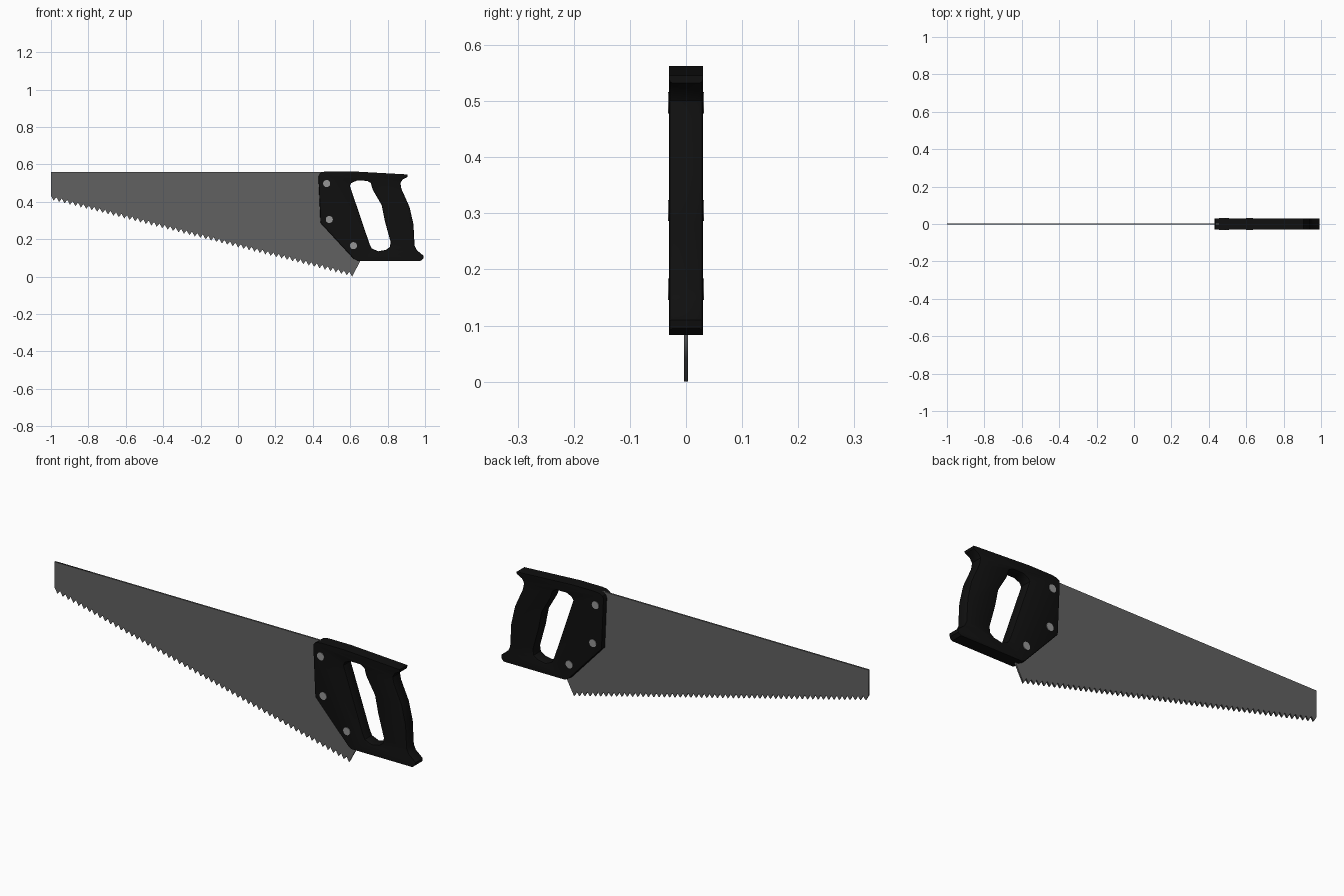
import bpy, bmesh, math

if "Cube" in bpy.data.objects:
    bpy.data.objects.remove(bpy.data.objects["Cube"])


def material(name, v):
    m = bpy.data.materials.new(name)
    m.diffuse_color = (v, v, v, 1)
    m.use_nodes = True
    m.node_tree.nodes["Principled BSDF"].inputs["Base Color"].default_value = m.diffuse_color
    return m


STEEL = material("blade_grey", 0.12)
BLACK = material("handle_black", 0.005)
METAL = material("rivet_grey", 0.3)


def plate(name, loops, half, mat):
    """Closed x/z outlines (later ones are holes) thickened along y."""
    cu = bpy.data.curves.new(name, 'CURVE')
    cu.dimensions, cu.fill_mode, cu.extrude = '2D', 'BOTH', half
    for pts in loops:
        sp = cu.splines.new('POLY')
        sp.points.add(len(pts) - 1)
        for p, (x, z) in zip(sp.points, pts):
            p.co = (x, z, 0, 1)
        sp.use_cyclic_u = True
    ob = bpy.data.objects.new(name, cu)
    bpy.context.collection.objects.link(ob)
    ob.rotation_euler.x = math.pi / 2
    bpy.ops.object.select_all(action='DESELECT')
    ob.select_set(True)
    bpy.context.view_layer.objects.active = ob
    bpy.ops.object.convert(target='MESH')
    bpy.ops.object.transform_apply(location=True, rotation=True, scale=True)
    ob = bpy.context.object
    bm = bmesh.new()
    bm.from_mesh(ob.data)
    bmesh.ops.remove_doubles(bm, verts=bm.verts, dist=1e-5)
    bmesh.ops.recalc_face_normals(bm, faces=bm.faces)
    bm.to_mesh(ob.data)
    bm.free()
    ob.data.materials.clear()
    ob.data.materials.append(mat)
    return ob


# Blade with a sawtooth lower edge
N = 56
teeth = []
for i in range(N):
    for t, dz in ((i, 0.022), (i + 0.5, 0.0)):
        f = t / (N - 0.5)
        teeth.append((-1 + 1.61 * f, 0.41 * (1 - f) + dz))
plate("blade", [teeth + [(0.655, 0.085), (0.64, 0.2), (0.56, 0.4),
                         (0.52, 0.555), (0.45, 0.56), (-1, 0.56)]], 0.004, STEEL)

# Handle outline and finger hole
outer = [(0.43, 0.535), (0.436, 0.55), (0.45, 0.559), (0.475, 0.563), (0.60, 0.563),
         (0.905, 0.546), (0.905, 0.532), (0.88, 0.519), (0.868, 0.50), (0.874, 0.468),
         (0.917, 0.372), (0.938, 0.28), (0.944, 0.165), (0.955, 0.142), (0.993, 0.11),
         (0.99, 0.095), (0.975, 0.083), (0.64, 0.083), (0.618, 0.095), (0.441, 0.287)]
hole = [(0.598, 0.485), (0.606, 0.50), (0.635, 0.513), (0.69, 0.512), (0.71, 0.50),
        (0.72, 0.465), (0.768, 0.382), (0.785, 0.297), (0.816, 0.185), (0.812, 0.158),
        (0.792, 0.143), (0.75, 0.135), (0.715, 0.15), (0.703, 0.175)]
handle = plate("handle", [outer, hole], 0.03, BLACK)

# Soften the rim along the front, the hole and the grip
bm = bmesh.new()
bm.from_mesh(handle.data)
bmesh.ops.dissolve_limit(bm, angle_limit=math.radians(1), verts=bm.verts, edges=bm.edges)
rim = [e for e in bm.edges if len(e.link_faces) == 2
       and abs(e.verts[0].co.y - e.verts[1].co.y) < 1e-4
       and e.calc_face_angle() > 1
       and all(0.09 < v.co.z < 0.54 for v in e.verts)]
bmesh.ops.bevel(bm, geom=rim, offset=0.009, segments=2, profile=0.5,
                affect='EDGES', clamp_overlap=True)
bm.to_mesh(handle.data)
bm.free()
bpy.ops.object.shade_smooth_by_angle(angle=math.radians(35))

# Rivets through the handle, slightly proud on both sides
for i, (x, z) in enumerate([(0.474, 0.497), (0.488, 0.305), (0.617, 0.165)]):
    bpy.ops.mesh.primitive_cylinder_add(vertices=20, radius=0.019, depth=0.065,
                                        location=(x, 0, z), rotation=(math.pi / 2, 0, 0))
    ob = bpy.context.object
    ob.name = f"rivet_{i + 1}"
    ob.data.materials.append(METAL)
    bpy.ops.object.shade_smooth_by_angle(angle=math.radians(35))
